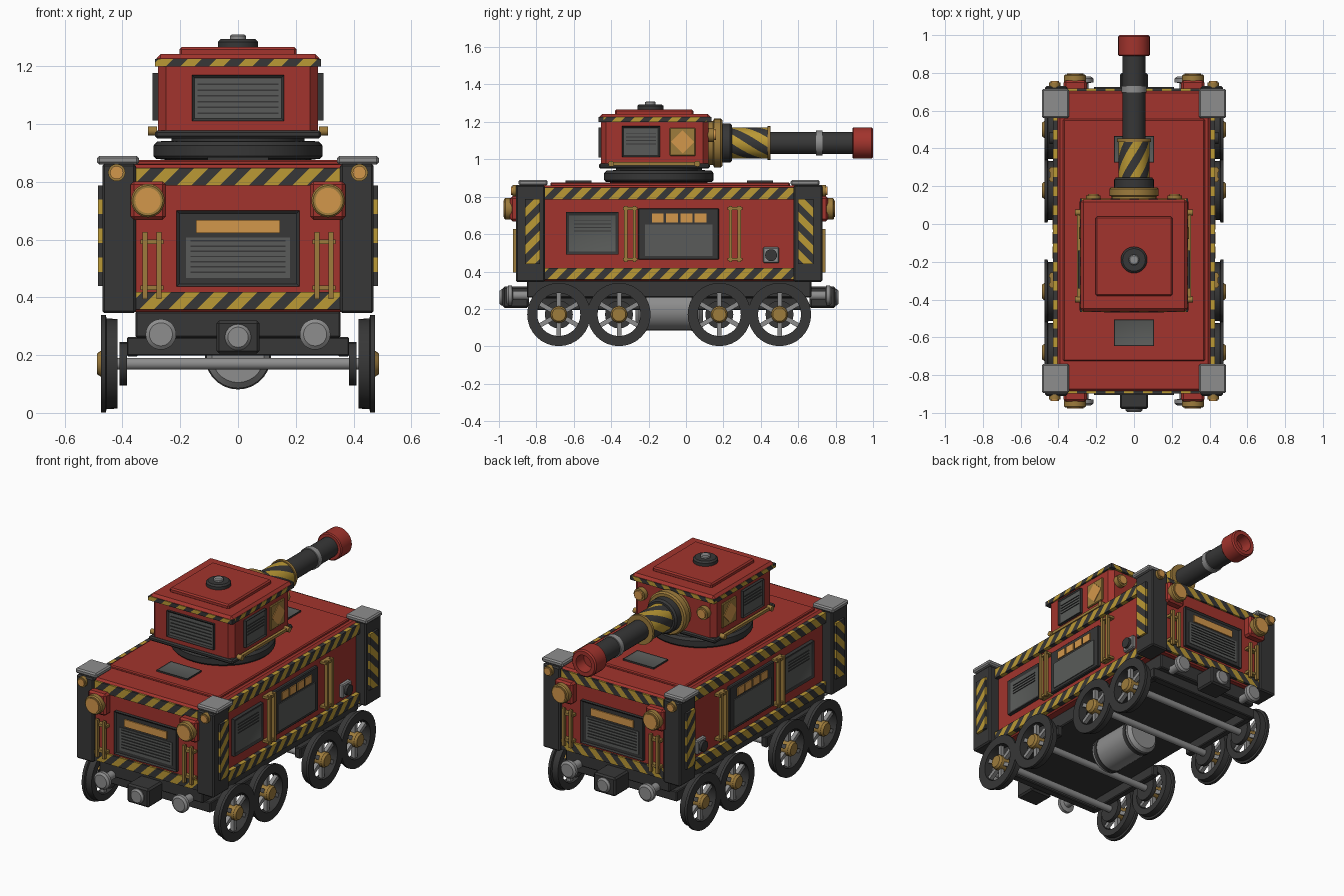
import bpy, bmesh, math
from mathutils import Vector

if "Cube" in bpy.data.objects:
    bpy.data.objects.remove(bpy.data.objects["Cube"])

def mat(name, r, g, b):
    m = bpy.data.materials.new(name)
    m.diffuse_color = (r, g, b, 1)
    m.use_nodes = True
    m.node_tree.nodes["Principled BSDF"].inputs["Base Color"].default_value = m.diffuse_color
    return m

RED = mat("red paint", 0.36, 0.034, 0.026)
DARK = mat("charcoal", 0.038, 0.038, 0.038)
YELLOW = mat("hazard yellow", 0.50, 0.32, 0.035)
BRASS = mat("brass", 0.34, 0.20, 0.045)
LAMP = mat("amber lamp", 0.65, 0.31, 0.07)
STEEL = mat("light steel", 0.27, 0.27, 0.27)
PANEL = mat("panel grey", 0.10, 0.105, 0.10)
CY = -0.09  # hull centre along y

def finish(name, bm, mats, mx=False, my=False):
    """Mirror across x and/or the hull centre, then make the object."""
    for on, axis, c in ((mx, 0, 0.0), (my, 1, CY)):
        if on:
            d = bmesh.ops.duplicate(bm, geom=bm.verts[:] + bm.edges[:] + bm.faces[:])
            for v in [g for g in d["geom"] if isinstance(g, bmesh.types.BMVert)]:
                v.co[axis] = 2 * c - v.co[axis]
    bmesh.ops.recalc_face_normals(bm, faces=bm.faces[:])
    me = bpy.data.meshes.new(name)
    bm.to_mesh(me)
    bm.free()
    for m in mats:
        me.materials.append(m)
    me.polygons.foreach_set("use_smooth", [True] * len(me.polygons))
    me.set_sharp_from_angle(angle=math.radians(32))
    ob = bpy.data.objects.new(name, me)
    bpy.context.collection.objects.link(ob)
    return ob

def add_box(bm, x, y, z):
    vs = bmesh.ops.create_cube(bm, size=1)["verts"]
    for v in vs:
        v.co = Vector([(r[0] + r[1]) / 2 + c * (r[1] - r[0]) for r, c in zip((x, y, z), v.co)])

def box(name, m, x, y, z, bevel=0.0, mx=False, my=False):
    bm = bmesh.new()
    add_box(bm, x, y, z)
    if bevel:
        bmesh.ops.bevel(bm, geom=bm.edges[:], offset=bevel, segments=1, affect='EDGES')
    return finish(name, bm, [m], mx, my)

def boxes(name, m, items, mx=False, my=False):
    bm = bmesh.new()
    for it in items:
        add_box(bm, *it)
    return finish(name, bm, [m], mx, my)

def window(name, x, y, z, out, rim, mx=False, my=False, depth=0.008, mats=None):
    """Framed panel: a box whose outward face is inset and recessed."""
    bm = bmesh.new()
    add_box(bm, x, y, z)
    bm.normal_update()
    f = max(bm.faces, key=lambda f: f.normal.dot(Vector(out)))
    bmesh.ops.inset_region(bm, faces=[f], thickness=rim, depth=-depth)
    f.material_index = 1
    return finish(name, bm, mats or [DARK, PANEL], mx, my)

def stripes(name, u, items, mx=False, my=False, half=0.05):
    """Boxes cut by diagonal planes into alternating yellow and dark."""
    bm = bmesh.new()
    for it in items:
        add_box(bm, *it)
    n = Vector((0, 0, -1))
    n[u] = 1
    for k in range(-50, 50):
        bmesh.ops.bisect_plane(bm, geom=bm.verts[:] + bm.edges[:] + bm.faces[:],
                               plane_co=n * (k * half / 2), plane_no=n)
    for f in bm.faces:
        f.material_index = math.floor(f.calc_center_median().dot(n) / half) % 2
    return finish(name, bm, [YELLOW, DARK], mx, my)

def lathe(name, m, axis, centre, prof, n=28, closed=False, mx=False, my=False, start=0.0, twist=0.0, rule=None, mats=None):
    """Revolve (radius, position) points; centre lists one or more centres off the axis."""
    bm = bmesh.new()
    for c in (centre if isinstance(centre, list) else [centre]):
        rings = []
        for i, (r, h) in enumerate(prof):
            ring = []
            for k in range(n):
                a = 2 * math.pi * k / n + start + twist * i
                p, q = r * math.cos(a), r * math.sin(a)
                co = {0: (h, c[0] + p, c[1] + q), 1: (c[0] + p, h, c[1] + q), 2: (c[0] + p, c[1] + q, h)}[axis]
                ring.append(bm.verts.new(co))
            rings.append(ring)
        for i in range(len(rings) if closed else len(rings) - 1):
            a, b = rings[i], rings[(i + 1) % len(rings)]
            for k in range(n):
                f = bm.faces.new((a[k], a[(k + 1) % n], b[(k + 1) % n], b[k]))
                f.material_index = rule(k) if rule else 0
        if not closed:
            bm.faces.new(rings[0])
            bm.faces.new(rings[-1])
    return finish(name, bm, mats or [m], mx, my)

def cyl(name, m, axis, centre, r, a, b, **kw):
    return lathe(name, m, axis, centre, [(r, a), (r, b)], **kw)

X, Y, Z = 0, 1, 2
# Hull, roof plate, corner posts and caps
box("hull", RED, (-.405, .405), (-.885, .705), (.35, .86), .012)
box("roof_plate", RED, (-.375, .375), (-.725, .555), (.855, .876), .006)
box("corner_post", DARK, (.353, .47), (-.91, -.755), (.345, .862), .008, True, True)
box("post_cap", STEEL, (.343, .488), (-.895, -.74), (.86, .89), .008, True, True)
stripes("post_stripes", Y, [((.468, .484), (-.862, -.78), (.44, .787))], True, True)
# Hazard bands on sides and ends
stripes("side_bands", Y, [((.40, .43), (-.757, .577), (z, z + .062)) for z in (.358, .786)], True)
stripes("end_bands", X, [((-.355, .355), (-.897, -.88), (z, z + .06)) for z in (.358, .788)], my=True)
# Roof hatches
window("roof_hatches", (-.105, .105), (-.645, -.505), (.87, .886), (0, 0, 1), .008, my=True, depth=.003)

# Front and back grille with light bar
window("end_grille", (-.213, .213), (-.905, -.88), (.437, .70), (0, -1, 0), .014, my=True, mats=[DARK, DARK])
box("end_screen", PANEL, (-.18, .18), (-.901, -.89), (.467, .608), my=True)
boxes("end_slats", DARK, [((-.165, .165), (-.905, -.895), (.485 + i * .018, .490 + i * .018)) for i in range(7)], my=True)
box("light_bar", LAMP, (-.145, .145), (-.904, -.89), (.622, .667), my=True)
# End hand rails
cyl("end_rails", BRASS, Y, [(.325, .42), (.273, .42)], .001, -.9, -.89, mx=True, my=True, n=6)
boxes("end_rail_bars", BRASS, [((x - .009, x + .009), (-.925, -.907), (.395, .627)) for x in (.322, .274)]
      + [((.258, .338), (-.915, -.88), (z, z + .016)) for z in (.425, .585)], True, True)
# Headlights
box("headlight_box", RED, (.25, .372), (-.94, -.88), (.668, .802), .012, True, True)
lathe("headlight_ring", BRASS, Y, (.312, .735), [(.058, -.93), (.058, -.965), (.052, -.972)], mx=True, my=True)
cyl("headlight_lens", LAMP, Y, (.312, .735), .044, -.96, -.977, mx=True, my=True)
cyl("post_lamp_ring", BRASS, Y, (.42, .832), .03, -.90, -.928, mx=True, my=True, n=20)
cyl("post_lamp_lens", LAMP, Y, (.42, .832), .023, -.92, -.936, mx=True, my=True, n=20)

# Side window, equipment panel, rails and socket
window("side_window", (.40, .428), (-.642, -.36), (.49, .717), (1, 0, 0), .024, True)
boxes("side_window_slats", DARK, [((.415, .424), (-.6, -.40), (.615 + i * .018, .62 + i * .018)) for i in range(4)], True)
box("side_panel", DARK, (.40, .425), (-.257, .177), (.463, .738), .005, True)
box("side_screen", PANEL, (.42, .43), (-.22, .143), (.483, .65), 0, True)
boxes("side_lights", LAMP, [((.42, .431), (y, y + .064), (.663, .711)) for y in (-.183, -.106, -.03, .045)], True)
boxes("side_rails", BRASS, [((.43, .45), (y - .009, y + .009), (.45, .75)) for y in (-.322, -.275, .238, .285)]
      + [((.40, .445), (y - .04, y + .04), (z, z + .014)) for y in (-.298, .262) for z in (.458, .73)], True)
box("socket_box", STEEL, (.40, .43), (.412, .498), (.445, .53), .006, True)
cyl("socket", DARK, X, (.455, .487), .032, .42, .447, mx=True, n=20)

# Chassis, end beams, bogie side frames
box("chassis", DARK, (-.355, .355), (-.85, .67), (.26, .352), .006)
box("end_beam", DARK, (-.385, .385), (-.82, -.77), (.198, .262), .005, my=True)
box("bogie_frame", DARK, (.345, .385), (-.80, -.24), (.195, .262), .005, True, True)
# Tank under the floor
TANK = (0, .195)
lathe("tank", STEEL, Y, TANK, [(.09, -.27), (.11, -.25), (.11, .07), (.09, .09)])
for y in (-.235, .03):
    cyl("tank_strap", DARK, Y, TANK, .114, y, y + .025)
# Coupler and buffers
box("coupler_box", DARK, (-.075, .075), (-.98, -.84), (.205, .32), .01, my=True)
lathe("coupler_face", STEEL, Y, (0, .262), [(.045, -.97), (.045, -.985), (.035, -.996)], my=True)
lathe("buffer", STEEL, Y, (.267, .272), [(.025, -.84), (.025, -.925), (.053, -.93), (.053, -.95), (.04, -.96)], mx=True, my=True)

# Wheels: tyre, spokes, hub, axle
W = [(-.68, .17), (-.358, .17)]
lathe("wheel_tyres", DARK, X, W, [(.115, .417), (.155, .417), (.157, .455), (.169, .458), (.169, .475), (.115, .475)], n=32, closed=True, mx=True, my=True)
bm = bmesh.new()
for y, z in W:
    for k in range(6):
        a = k * math.pi / 3 + math.pi / 6
        vs = bmesh.ops.create_cube(bm, size=1)["verts"]
        for v in vs:
            p, q = .075 + v.co.y * .10, v.co.z * .024
            v.co = Vector((.445 + v.co.x * .025, y + p * math.cos(a) - q * math.sin(a), z + p * math.sin(a) + q * math.cos(a)))
finish("wheel_spokes", bm, [STEEL], True, True)
lathe("wheel_hubs", BRASS, X, W, [(.045, .42), (.045, .475), (.036, .488)], n=20, mx=True, my=True)
cyl("axle_bearings", DARK, X, W, .075, .385, .41, n=20, mx=True, my=True)
cyl("axles", STEEL, X, W, .021, -.43, .43, n=14, my=True)

# Turret ring and base
lathe("turret_ring", DARK, Z, (0, -.145), [(.25, .86), (.25, .876), (.285, .88), (.293, .89), (.293, .925), (.28, .94), (.23, .942), (.23, .96)], n=40)
box("turret_base", DARK, (-.288, .288), (-.465, .127), (.95, .978), .008)
# Turret body with chamfered uprights
bm = bmesh.new()
add_box(bm, (-.277, .277), (-.455, .12), (.97, 1.21))
up = [e for e in bm.edges if abs(e.verts[0].co.z - e.verts[1].co.z) > .1]
bmesh.ops.bevel(bm, geom=up, offset=.028, segments=1, affect='EDGES')
finish("turret_body", bm, [RED])
stripes("turret_band_ends", X, [((-.287, .287), y, (1.2, 1.226)) for y in ((-.467, -.44), (.11, .135))])
stripes("turret_band_sides", Y, [((.26, .287), (-.44, .11), (1.2, 1.226))], True)
box("turret_roof", RED, (-.283, .283), (-.463, .131), (1.21, 1.242), .015)
box("roof_hatch_plate", RED, (-.203, .203), (-.38, .04), (1.235, 1.266), .008)
lathe("hatch_dome", DARK, Z, (0, -.19), [(.07, 1.26), (.07, 1.285), (.06, 1.294)])
lathe("hatch_knob", STEEL, Z, (0, -.19), [(.028, 1.29), (.028, 1.305), (.022, 1.31)], n=20)
# Turret windows, amber diamond, rail
window("turret_front_window", (-.16, .16), (-.468, -.45), (1.01, 1.17), (0, -1, 0), .014)
boxes("turret_front_slats", DARK, [((-.14, .14), (-.464, -.458), (1.035 + i * .02, 1.04 + i * .02)) for i in range(6)])
window("turret_side_window", (.27, .296), (-.342, -.14), (1.012, 1.177), (1, 0, 0), .012, True)
boxes("turret_side_slats", DARK, [((.285, .292), (-.32, -.16), (1.08 + i * .018, 1.085 + i * .018)) for i in range(4)], True)
box("diamond_plate", BRASS, (.27, .287), (-.087, .05), (1.018, 1.168), .004, True)
cyl("diamond", LAMP, X, (-.018, 1.093), .062, .28, .291, n=4, mx=True)
boxes("turret_side_rail", BRASS, [((.284, .302), (-.40, .06), (.968, .985))], True)
lathe("rail_knobs", BRASS, X, [(-.40, .976), (.06, .976)], [(.016, .28), (.016, .312)], n=12, mx=True)
# Lamps beside the gun
cyl("gun_lamp_ring", BRASS, Y, (.215, 1.13), .038, .11, .15, n=20, mx=True)
cyl("gun_lamp_lens", LAMP, Y, (.215, 1.13), .028, .14, .16, n=20, mx=True)

# Gun: mount, striped sleeve, barrel, muzzle
G = (0, 1.087)
lathe("gun_mount", BRASS, Y, G, [(.118, .11), (.118, .145), (.131, .15), (.131, .185), (.122, .194)], n=32)
lathe("gun_collar", DARK, Y, G, [(.105, .18), (.105, .235), (.095, .247)], n=32)
lathe("gun_sleeve", None, Y, G, [(.083, .24 + i * .0167) for i in range(13)], n=30, twist=-.13,
      rule=lambda k: (k // 3) % 2, mats=[YELLOW, DARK])
cyl("sleeve_ring", BRASS, Y, G, .09, .435, .452, n=32)
cyl("gun_barrel", DARK, Y, G, .06, .44, .92)
cyl("barrel_ring", STEEL, Y, G, .066, .695, .73)
lathe("muzzle", RED, Y, G, [(.06, .89), (.078, .89), (.084, .896), (.084, .992), (.076, 1.0), (.052, 1.0), (.048, .93)])
